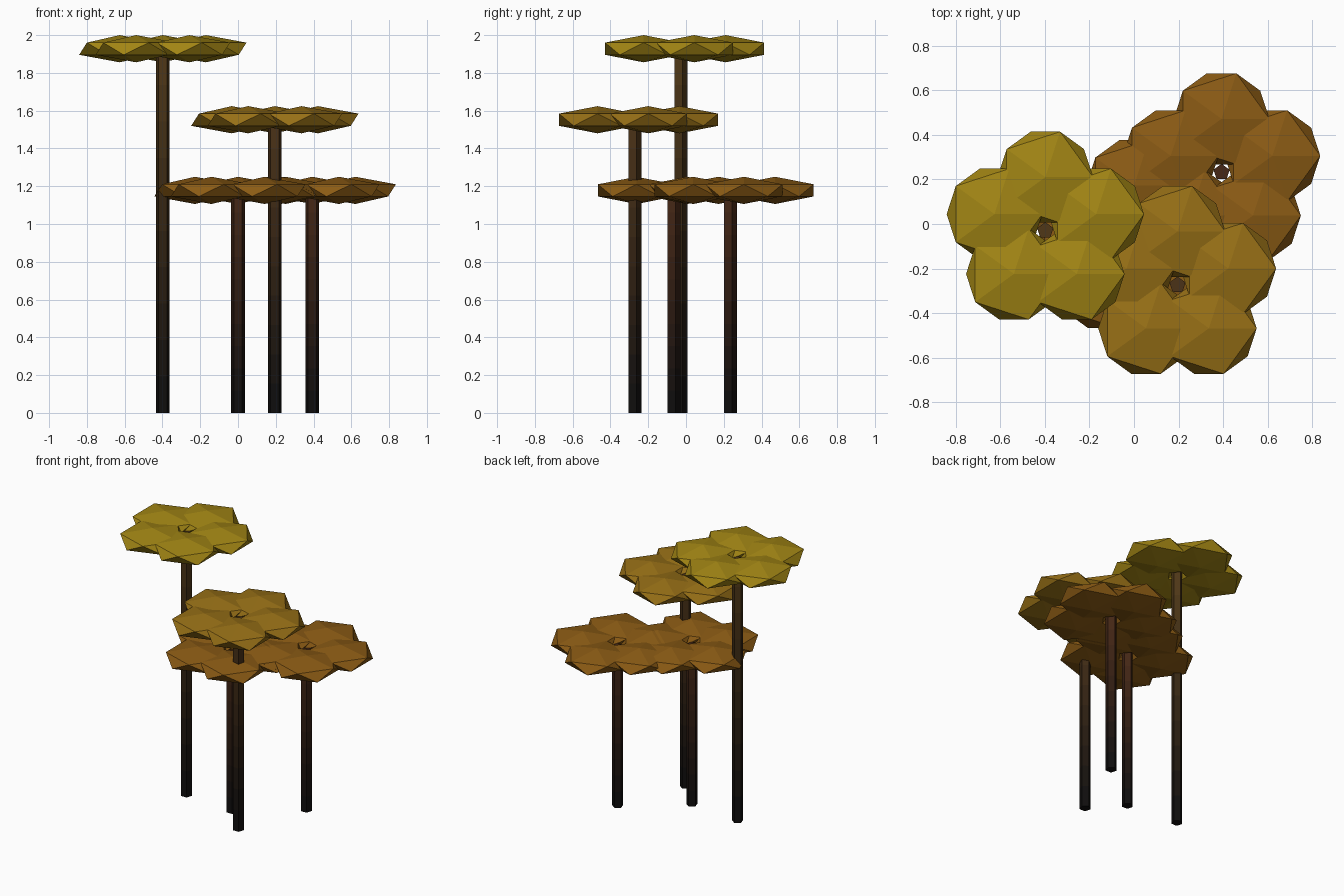
import bpy, bmesh, math
from mathutils import Matrix, Vector

if "Cube" in bpy.data.objects:
    bpy.data.objects.remove(bpy.data.objects["Cube"])

RING = 0.24        # distance of petals from the stem
PETAL = 0.24       # petal radius
FLAT = 0.30        # vertical squash of each petal
STEM_R = 0.038
BANDS = 10         # colour steps up each stem


def material(name, rgb):
    m = bpy.data.materials.new(name)
    m.diffuse_color = (*rgb, 1)
    m.use_nodes = True
    m.node_tree.nodes["Principled BSDF"].inputs["Base Color"].default_value = m.diffuse_color
    return m


def add_object(name, bm, mats):
    me = bpy.data.meshes.new(name)
    bm.to_mesh(me)
    bm.free()
    for m in mats:
        me.materials.append(m)
    ob = bpy.data.objects.new(name, me)
    bpy.context.collection.objects.link(ob)
    return ob


# Blossom: five flattened icosahedra in a ring
def blossom(name, x, y, z, mat):
    bm = bmesh.new()
    for k in range(5):
        a = math.radians(90 + 72 * k)
        place = Matrix.Translation((x + RING * math.cos(a), y + RING * math.sin(a), z))
        bmesh.ops.create_icosphere(bm, subdivisions=1, radius=PETAL,
                                   matrix=place @ Matrix.Diagonal((1, 1, FLAT, 1)))
    add_object(name, bm, [mat])


# Stem: five-sided prism that fades from black at the foot to its top colour
def stem(name, x, y, top, rgb):
    foot = Vector((0.004, 0.004, 0.004))
    mats = [material(f"{name}_{i}", foot.lerp(Vector(rgb), ((i + 0.5) / BANDS) ** 1.5))
            for i in range(BANDS)]
    bm = bmesh.new()
    rings = []
    for i in range(BANDS + 1):
        rings.append([bm.verts.new((x + STEM_R * math.cos(math.radians(90 + 72 * k)),
                                    y + STEM_R * math.sin(math.radians(90 + 72 * k)),
                                    top * i / BANDS)) for k in range(5)])
    for i in range(BANDS):
        lo, hi = rings[i], rings[i + 1]
        for k in range(5):
            n = (k + 1) % 5
            bm.faces.new((lo[k], lo[n], hi[n], hi[k])).material_index = i
    bm.faces.new(rings[0][::-1])
    bm.faces.new(rings[-1]).material_index = BANDS - 1
    add_object(name, bm, mats)


yellow = material("yellow_petals", (0.36, 0.235, 0.007))
amber = material("amber_petals", (0.31, 0.16, 0.008))
brown = material("brown_petals", (0.26, 0.105, 0.007))

# Four plants: position, blossom height, petal colour, stem top colour
plants = [
    ("tall", -0.398, -0.030, 1.928, yellow, (0.085, 0.042, 0.009)),
    ("middle", 0.195, -0.274, 1.552, amber, (0.075, 0.034, 0.009)),
    ("low_centre", 0.0, -0.068, 1.178, brown, (0.065, 0.022, 0.008)),
    ("low_back", 0.393, 0.232, 1.178, brown, (0.065, 0.022, 0.008)),
]
for name, x, y, z, mat, rgb in plants:
    blossom(f"{name}_blossom", x, y, z, mat)
    stem(f"{name}_stem", x, y, z, rgb)
